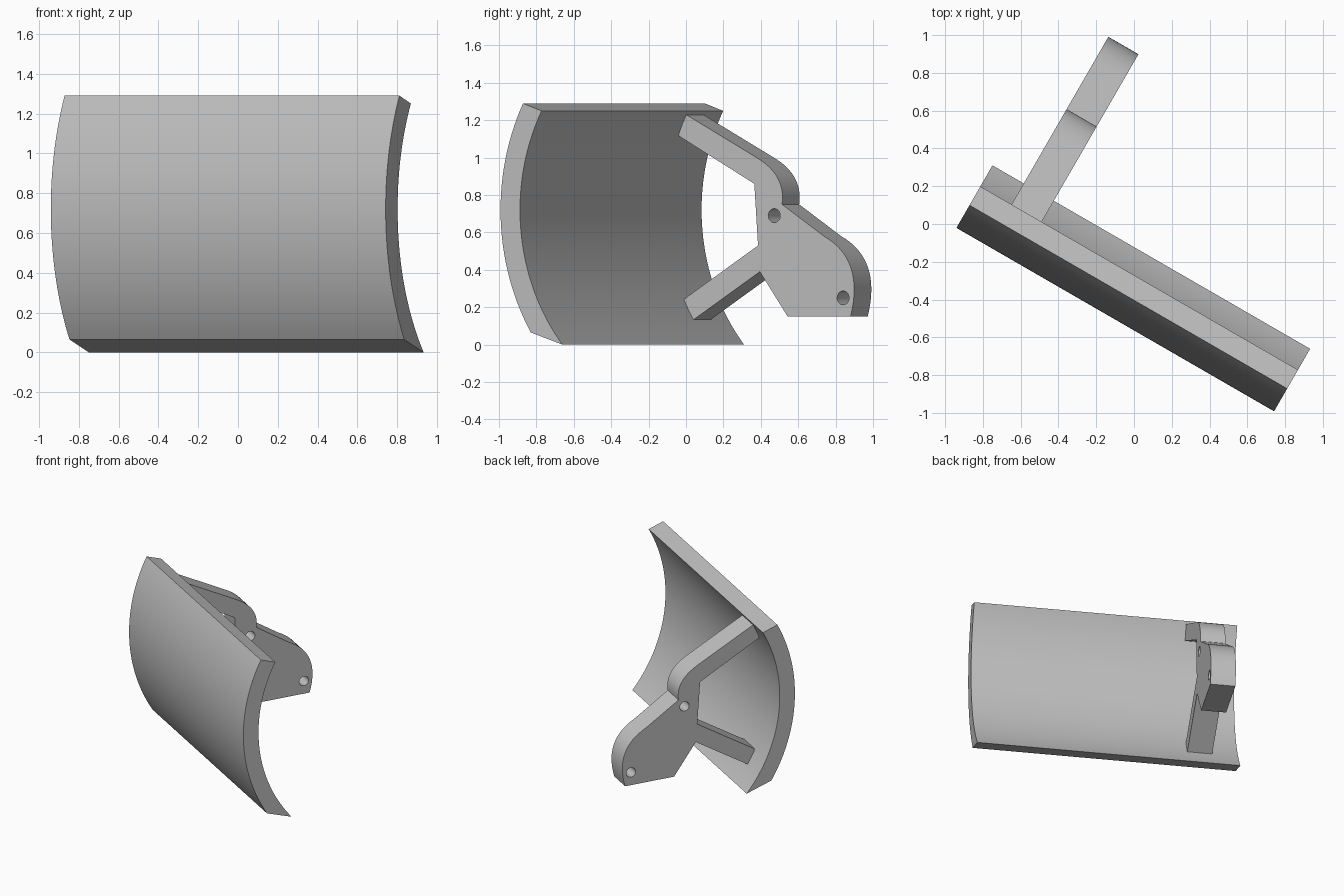
import bpy
import bmesh
import math
from mathutils import Vector

cube = bpy.data.objects.get("Cube")
if cube:
    bpy.data.objects.remove(cube, do_unlink=True)

# Single flat grey for the whole model
grey = bpy.data.materials.new("plain grey")
grey.use_nodes = True
COLOUR = (0.52, 0.52, 0.52, 1)
grey.diffuse_color = COLOUR
grey.node_tree.nodes["Principled BSDF"].inputs["Base Color"].default_value = COLOUR

YAW = math.radians(-30)  # the assembly is swung round the vertical axis


def arc(cy, cz, radius, z_start, z_end, steps=40):
    """Arc on the front side of a circle, running between two heights."""
    a0 = math.asin((z_start - cz) / radius)
    a1 = math.asin((z_end - cz) / radius)
    angles = [a0 + (a1 - a0) * i / steps for i in range(steps + 1)]
    return [(cy - radius * math.cos(a), cz + radius * math.sin(a)) for a in angles]


def bend(start, control, end, steps=16):
    """Rounded corner as a quadratic curve."""
    a, b, c = Vector(start), Vector(control), Vector(end)
    ts = [i / steps for i in range(steps + 1)]
    return [tuple(a * (1 - t) ** 2 + b * 2 * t * (1 - t) + c * t * t) for t in ts]


def circle(cy, cz, radius, steps=32):
    angles = [math.tau * i / steps for i in range(steps)]
    return [(cy + radius * math.cos(a), cz + radius * math.sin(a)) for a in angles]


def extruded_part(name, loops, x_min, x_max):
    """Fill a side profile (outline plus holes) and extrude it sideways."""
    bm = bmesh.new()
    edges = []
    for loop in loops:
        verts = [bm.verts.new((x_min, y, z)) for y, z in loop]
        edges += [bm.edges.new((v, verts[i - 1])) for i, v in enumerate(verts)]
    bmesh.ops.triangle_fill(bm, use_beauty=True, edges=edges, normal=(1, 0, 0))
    result = bmesh.ops.extrude_face_region(bm, geom=bm.faces[:], use_keep_orig=True)
    moved = [g for g in result["geom"] if isinstance(g, bmesh.types.BMVert)]
    bmesh.ops.translate(bm, verts=moved, vec=(x_max - x_min, 0, 0))
    bmesh.ops.recalc_face_normals(bm, faces=bm.faces[:])

    mesh = bpy.data.meshes.new(name)
    bm.to_mesh(mesh)
    bm.free()
    mesh.materials.append(grey)
    obj = bpy.data.objects.new(name, mesh)
    bpy.context.collection.objects.link(obj)
    obj.rotation_euler.z = YAW
    bpy.ops.object.select_all(action="DESELECT")
    obj.select_set(True)
    bpy.context.view_layer.objects.active = obj
    bpy.ops.object.shade_smooth_by_angle(angle=math.radians(25))
    return obj


# Curved blade: outer arc upwards, inner arc back down to the sharp lower lip
blade_profile = arc(0.752, 0.72, 1.24, 0.065, 1.29) + arc(0.752, 0.72, 1.12, 1.25, 0)
extruded_part("curved_blade", [blade_profile], -0.804, 1.138)

# Mounting bracket: two arms reaching the blade, rounded body, two pin holes
bracket_profile = (
    [(-0.248, 1.23)]
    + bend((0.189, 1.0), (0.37, 0.905), (0.345, 0.75))
    + bend((0.604, 0.58), (0.855, 0.455), (0.768, 0.15))
    + [(0.38, 0.15), (0.208, 0.39), (-0.207, 0.13), (-0.265, 0.24),
       (0.197, 0.53), (0.174, 0.86), (-0.30, 1.12)]
)
pin_holes = [circle(0.297, 0.69, 0.037), circle(0.722, 0.25, 0.037)]
extruded_part("mounting_bracket", [bracket_profile] + pin_holes, -0.613, -0.429)
